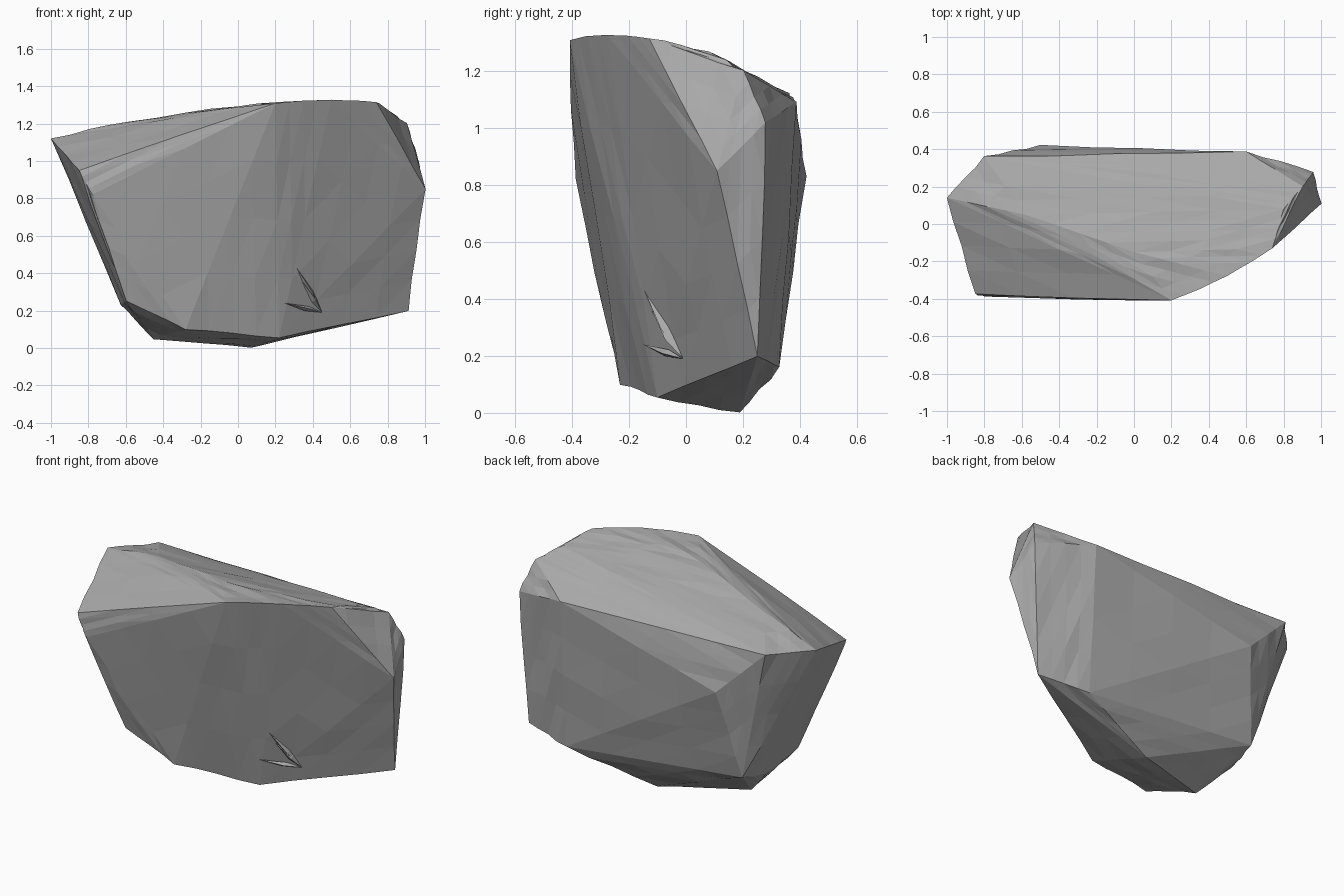
import bpy
import bmesh
import random
from mathutils import Vector

random.seed(4)

# Remove the default cube
default_cube = bpy.data.objects.get("Cube")
if default_cube:
    bpy.data.objects.remove(default_cube, do_unlink=True)


def make_material(name, grey):
    """Plain single-colour material for viewport and render."""
    material = bpy.data.materials.new(name)
    material.use_nodes = True
    colour = (grey, grey, grey, 1.0)
    material.diffuse_color = colour
    shader = material.node_tree.nodes["Principled BSDF"]
    shader.inputs["Base Color"].default_value = colour
    shader.inputs["Roughness"].default_value = 0.9
    return material


def hull_object(name, corners, material, cuts=0, roughness=0.0):
    """Wrap corner points in a convex hull, then chip its faces slightly."""
    mesh = bpy.data.meshes.new(name)
    bm = bmesh.new()
    for corner in corners:
        bm.verts.new(corner)
    result = bmesh.ops.convex_hull(bm, input=bm.verts[:])
    loose = [item for item in result["geom_interior"] + result["geom_unused"]
             if isinstance(item, bmesh.types.BMVert) and item.is_valid]
    if loose:
        bmesh.ops.delete(bm, geom=list(set(loose)), context="VERTS")

    if cuts:
        originals = set(bm.verts)
        bmesh.ops.subdivide_edges(bm, edges=bm.edges[:], cuts=cuts,
                                  use_grid_fill=True)
        bmesh.ops.triangulate(bm, faces=bm.faces[:])
        bm.normal_update()
        # Only new points move, so the main corners stay in place
        offsets = {vert: vert.normal * random.uniform(-roughness, roughness)
                   for vert in bm.verts if vert not in originals}
        for vert, offset in offsets.items():
            vert.co += offset

    bmesh.ops.recalc_face_normals(bm, faces=bm.faces[:])
    bm.to_mesh(mesh)
    bm.free()
    mesh.materials.append(material)
    rock = bpy.data.objects.new(name, mesh)
    bpy.context.scene.collection.objects.link(rock)
    return rock


stone = make_material("stone grey", 0.4)

# Corners of the boulder, grouped by side
crown = [(.2, -.41, 1.31), (.5, -.28, 1.33), (.74, -.13, 1.315),
         (0, -.15, 1.295), (-.58, .05, 1.215), (.8, .08, 1.27),
         (.9, .2, 1.2)]
left_end = [(1, .11, .85), (.91, .25, .2), (.96, .28, 1.02)]
right_end = [(-1, .14, 1.12), (-.85, -.375, .95), (-.78, -.39, .82),
             (-.6, -.26, .25), (-.63, .1, .23)]
back = [(-.8, .36, 1.12), (.6, .385, 1.09), (-.5, .42, .83),
        (-.6, .3, .28), (.6, .33, .16)]
base = [(.07, .19, 0), (.22, -.1, .055), (-.28, -.23, .1),
        (-.45, 0, .05)]

hull_object("boulder", crown + left_end + right_end + back + base,
            stone, cuts=3, roughness=.005)

# Thin splinters fanning out from the chipped foot of the front ridge
foot = Vector((.45, -.01, .19))
for tip in [(.3, -.155, .45), (.25, -.15, .24), (.34, -.12, .36)]:
    tip = Vector(tip)
    middle = foot.lerp(tip, .4)
    across = Vector((.012, .006, .012))
    outward = Vector((.01, -.02, 0))
    hull_object("front_splinter",
                [foot, tip, middle + across, middle - across,
                 middle + outward], stone)
